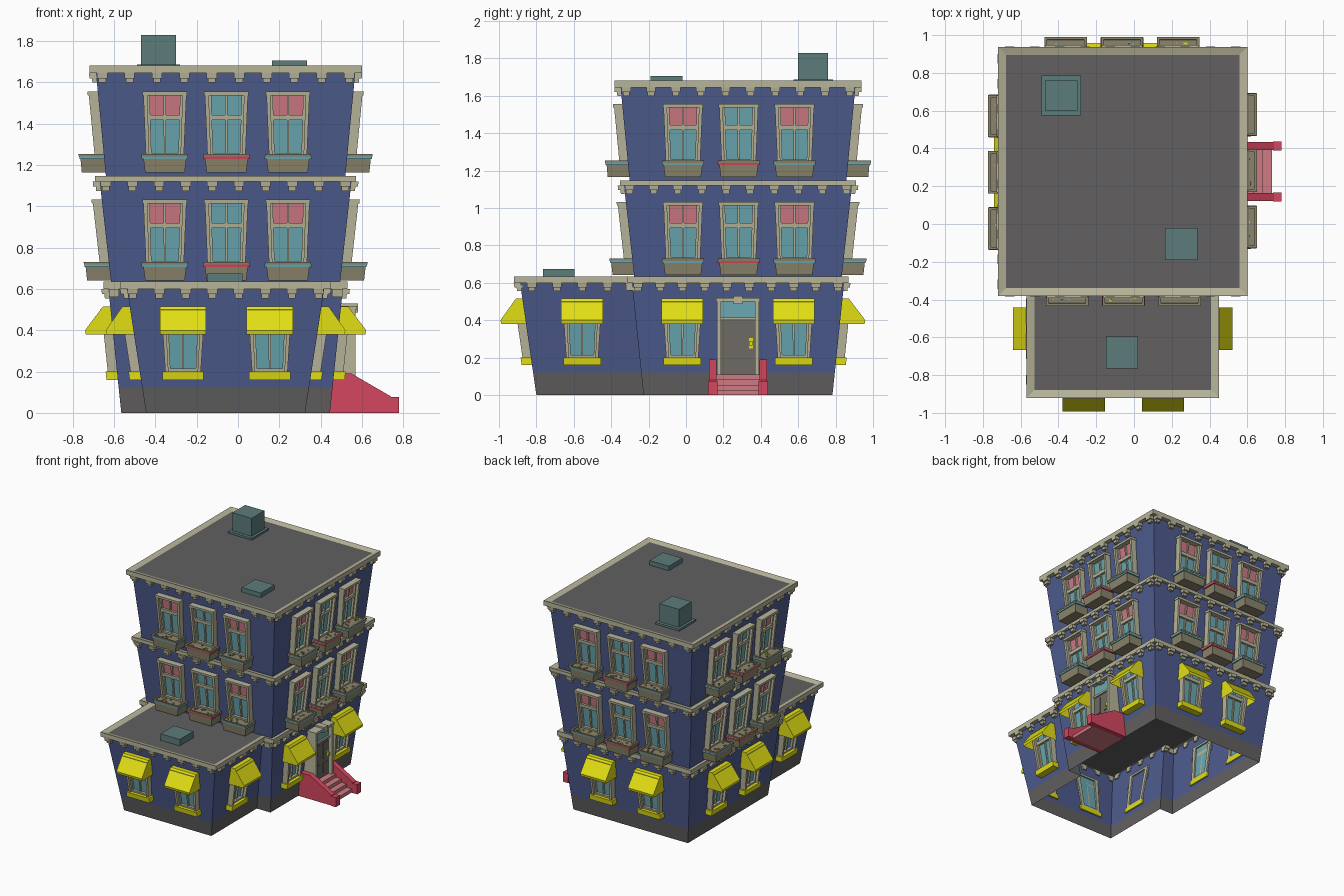
import bpy, bmesh, math, random

if "Cube" in bpy.data.objects:
    bpy.data.objects.remove(bpy.data.objects["Cube"])

random.seed(4)
CX, CY = -0.06, 0.278
FRONT, RIGHT, BACK, LEFT = (0, -1), (1, 0), (0, 1), (-1, 0)
SIDES = (FRONT, RIGHT, BACK, LEFT)


def lin(c):
    c /= 255
    return c / 12.92 if c <= 0.04045 else ((c + 0.055) / 1.055) ** 2.4


MATS = {}
for nm, rgb in dict(wall_blue=(78, 92, 143), slate_grey=(98, 96, 96), trim_beige=(184, 181, 154),
                    box_tan=(138, 133, 108), glass_teal=(106, 168, 178), curtain_pink=(208, 122, 132),
                    stair_red=(212, 70, 95), awning_yellow=(226, 223, 20), vent_teal=(92, 124, 124),
                    door_grey=(110, 106, 100)).items():
    MATS[nm] = bpy.data.materials.new(nm)
    MATS[nm].diffuse_color = (*[lin(c) for c in rgb], 1)

PARTS = {}  # part name -> (bmesh, material names)


def part(name, *mats):
    if name not in PARTS:
        PARTS[name] = (bmesh.new(), mats)
    return PARTS[name][0]


# A wall is (origin x, origin y, normal, distance at z0, distance at z1, z0, z1); it leans outward.
def on_wall(w, u, o, z):
    ox, oy, (nx, ny), d0, d1, z0, z1 = w
    d = d0 + (d1 - d0) * (z - z0) / (z1 - z0) + o
    return (ox + nx * d - ny * u, oy + ny * d + nx * u, z)


def prism(name, mat, w, prof, u0, u1, uc=0, k=0, zt=0, hollow=False):
    """Extrude an (out, z) profile along a wall; k narrows it below height zt."""
    bm = part(name, mat)
    ends = [[bm.verts.new(on_wall(w, uc + u * (1 + k * (z - zt)), o, z)) for o, z in prof] for u in (u0, u1)]
    n = len(prof)
    fs = [bm.faces.new(e) for e in ends]
    for i in range(n - 2 if hollow else n):
        j = (i + 1) % n
        fs.append(bm.faces.new((ends[0][i], ends[0][j], ends[1][j], ends[1][i])))
    bmesh.ops.recalc_face_normals(bm, faces=fs)


def box(name, mat, w, u0, u1, o0, o1, z0, z1, **kw):
    prism(name, mat, w, [(o0, z0), (o1, z0), (o1, z1), (o0, z1)], u0, u1, **kw)


def square(h):
    return [(CX - h, CY - h), (CX + h, CY - h), (CX + h, CY + h), (CX - h, CY + h)]


def tee(h, w, yf):
    return [(CX - w, yf), (CX + w, yf), (CX + w, CY - h), (CX + h, CY - h),
            (CX + h, CY + h), (CX - h, CY + h), (CX - h, CY - h), (CX - w, CY - h)]


def shell(name, mats, levels):
    """Open wall shell through (outline, z) levels; band i takes material i."""
    bm = part(name, *mats)
    rings = [[bm.verts.new((x, y, z)) for x, y in pts] for pts, z in levels]
    n = len(rings[0])
    for b in range(len(rings) - 1):
        for i in range(n):
            j = (i + 1) % n
            f = bm.faces.new((rings[b][i], rings[b][j], rings[b + 1][j], rings[b + 1][i]))
            f.material_index = b


def cornice(name, pts, z0, z1):
    """Beige slab with a sunken grey roof and grey ceiling."""
    bm = part(name, "trim_beige", "slate_grey")
    lo = [bm.verts.new((x, y, z0)) for x, y in pts]
    hi = [bm.verts.new((x, y, z1)) for x, y in pts]
    n = len(pts)
    for i in range(n):
        j = (i + 1) % n
        bm.faces.new((lo[i], lo[j], hi[j], hi[i]))
    for f, dz in ((bm.faces.new(hi), -0.012), (bm.faces.new(lo[::-1]), 0)):
        f.normal_update()
        bmesh.ops.inset_region(bm, faces=[f], thickness=0.042, use_even_offset=True)
        f.material_index = 1
        for v in f.verts:
            v.co.z += dz


def dentils(w, count, reach, top):
    for i in range(count):
        u = -reach + 2 * reach * i / (count - 1)
        box("cornice_brackets", "trim_beige", w, u - .025, u + .025, -.01, .034, top - .025, top)
        box("cornice_brackets", "trim_beige", w, u - .018, u + .018, -.01, .022, top - .045, top - .025)


def frame(w, u, z0, z1, split, kw):
    F = ("window_frames", "trim_beige", w)
    for s in (-1, 1):
        a, b = sorted((s * .086, s * .105))
        box(*F, a, b, -.012, .045, z0, z1, **kw)
        a, b = sorted((s * .074, s * .086))
        box(*F, a, b, -.012, .025, z0, z1, **kw)
    box(*F, -.108, .108, -.012, .05, z1 - .018, z1, **kw)
    box(*F, -.086, .086, -.012, .03, z0, z0 + .014, **kw)
    box(*F, -.006, .006, 0, .02, z0, z1, **kw)
    box(*F, -.086, .086, 0, .026, split - .013, split + .013, **kw)


# Upper window with curtain and flower box
def upper_window(w, u, z0, middle):
    z1, split = z0 + .31, z0 + .185
    kw = dict(uc=u, k=.4, zt=z1)
    frame(w, u, z0, z1, split, kw)
    box("window_glass", "glass_teal", w, -.086, .086, 0, .008, z0, split, **kw)
    if middle:
        box("window_glass", "glass_teal", w, -.086, .086, 0, .008, split, z1, **kw)
    else:
        box("curtains", "curtain_pink", w, -.086, .086, 0, .008, split, z1, **kw)
    t, kb = z0 + .008, dict(uc=u, k=1.2, zt=z0)
    box("flower_boxes", "box_tan", w, -.106, .106, -.005, .115, t - .088, t - .01, **kb)
    for o0, o1 in ((0, .014), (.108, .122)):
        box("flower_boxes", "box_tan", w, -.112, .112, o0, o1, t - .012, t, uc=u)
    for s in (-.112, .098):
        box("flower_boxes", "box_tan", w, s, s + .014, .014, .108, t - .012, t, uc=u)
    nm, m = ("red_box_bands", "stair_red") if middle else ("teal_box_bands", "glass_teal")
    box(nm, m, w, -.113, .113, -.002, .12, t - .024, t - .011, uc=u)
    box("flower_soil", "box_tan", w, -.1, .1, .012, .11, t - .012, t - .008, uc=u)
    for i in range(6):
        a, b = random.uniform(-.09, .08), random.uniform(.04, .09)
        nm, m = random.choice((("teal_flowers", "glass_teal"), ("yellow_flowers", "awning_yellow"),
                               ("pink_flowers", "curtain_pink")))
        box(nm, m, w, a, a + .01, b, b + .01, t - .009, t - .001, uc=u)


# Ground window with awning and yellow sill
def shop_window(w, u):
    kw = dict(uc=u, k=.6, zt=.5)
    frame(w, u, .2, .5, .42, kw)
    box("window_glass", "glass_teal", w, -.086, .086, 0, .008, .2, .5, **kw)
    box("window_sills", "awning_yellow", w, -.1, .1, -.012, .055, .16, .2, uc=u)
    prism("awnings", "awning_yellow", w, [(0, .515), (.035, .515), (.134, .4), (.132, .38), (-.005, .38)][::1],
          -.112, .112, uc=u, hollow=True)


# Wall shells and cornices
shell("ground_floor_walls", ("slate_grey", "wall_blue"),
      [(tee(.505, .385, -.80), 0), (tee(.5176, .4034, -.8175), .12), (tee(.568, .478, -.888), .605)])
shell("second_floor_walls", ("wall_blue",), [(square(.553), .62), (square(.61), 1.125)])
shell("third_floor_walls", ("wall_blue",), [(square(.578), 1.13), (square(.628), 1.65)])
cornice("ground_cornice", tee(.59, .51, -.92), .6, .635)
cornice("second_cornice", square(.632), 1.12, 1.147)
cornice("main_roof", square(.66), 1.645, 1.682)

# Upper floors on all sides
for n in SIDES:
    for wall, zw, top in (((CX, CY, n, .553, .61, .62, 1.125), .722, 1.12),
                          ((CX, CY, n, .578, .628, 1.13, 1.65), 1.245, 1.645)):
        dentils(wall, 10, wall[4] - .03, top)
        for i in (-1, 0, 1):
            upper_window(wall, i * .298 + .004, zw, i == 0)

# Ground floor of main block and wing
for n in (RIGHT, BACK, LEFT):
    wall = (CX, CY, n, .505, .568, 0, .605)
    dentils(wall, 10, .535, .6)
    for s in (-1, 1):
        shop_window(wall, s * (.298 if n == RIGHT else .21))
wing_front = (CX, 0, FRONT, .80, .888, 0, .605)
dentils(wing_front, 8, .45, .6)
for s in (-1, 1):
    shop_window(wing_front, s * .21 + .004)
for n in (RIGHT, LEFT):
    wall = (CX, -.555, n, .385, .478, 0, .605)
    dentils(wall, 5, .27, .6)
    shop_window(wall, 0)
main_front = (CX, CY, FRONT, .505, .568, 0, .605)
for s in (-1, 1):
    box("cornice_brackets", "trim_beige", main_front, s * .54 - .025, s * .54 + .025, -.01, .034, .56, .6)

# Entrance: door, frame, transom, knob (upright plane at x = 0.44)
E = (CX, CY, RIGHT, .5, .5, 0, 1)
box("door", "door_grey", E, -.092, .092, .02, .1, .11, .405)
for s in (-.05, .05):
    for z0, z1 in ((.14, .22), (.25, .38)):
        box("door_panels", "door_grey", E, s - .028, s + .028, .1, .105, z0, z1)
box("door_transom", "glass_teal", E, -.092, .092, .02, .1, .405, .505)
for s in (-1, 1):
    a, b = sorted((s * .09, s * .112))
    box("door_frame", "trim_beige", E, a, b, 0, .13, .1, .51)
box("door_frame", "trim_beige", E, -.118, .118, 0, .135, .5, .518)
box("door_frame", "trim_beige", E, -.092, .092, .02, .112, .4, .415)
box("door_keystone", "trim_beige", E, -.024, .024, .02, .142, .487, .53)
box("door_knob", "awning_yellow", E, .06, .078, .1, .122, .265, .29)
box("door_knob", "awning_yellow", E, .058, .08, .1, .106, .25, .305)

# Stairs with side rails
for i in range(4):
    box("steps", "curtain_pink", E, -.118, .118, 0, .29 - i * .047, i * .0275, (i + 1) * .0275)
for s in (-1, 1):
    a, b = sorted((s * .115, s * .155))
    prism("stair_rails", "stair_red", E, [(0, 0), (.3, 0), (.3, .08), (.11, .19), (0, .19)], a, b)
    a, b = sorted((s * .11, s * .16))
    box("stair_posts", "stair_red", E, a, b, .295, .34, 0, .076)

# Chimney and roof vents
R = (0, 0, RIGHT, 0, 0, 0, 1)
box("chimney", "vent_teal", R, .6, .76, -.47, -.3, 1.66, 1.83)
box("chimney_base", "vent_teal", R, .575, .785, -.49, -.28, 1.66, 1.686)
box("roof_vent", "vent_teal", R, -.19, -.02, .165, .335, 1.66, 1.706)
box("wing_vent", "vent_teal", R, -.765, -.595, -.147, .022, .615, .675)

for name, (bm, mats) in PARTS.items():
    me = bpy.data.meshes.new(name)
    bm.to_mesh(me)
    bm.free()
    for m in mats:
        me.materials.append(MATS[m])
    bpy.context.collection.objects.link(bpy.data.objects.new(name, me))

for m in bpy.data.materials:
    if m.users and not m.is_grease_pencil:
        m.use_nodes = True
        m.node_tree.nodes["Principled BSDF"].inputs["Base Color"].default_value = m.diffuse_color
